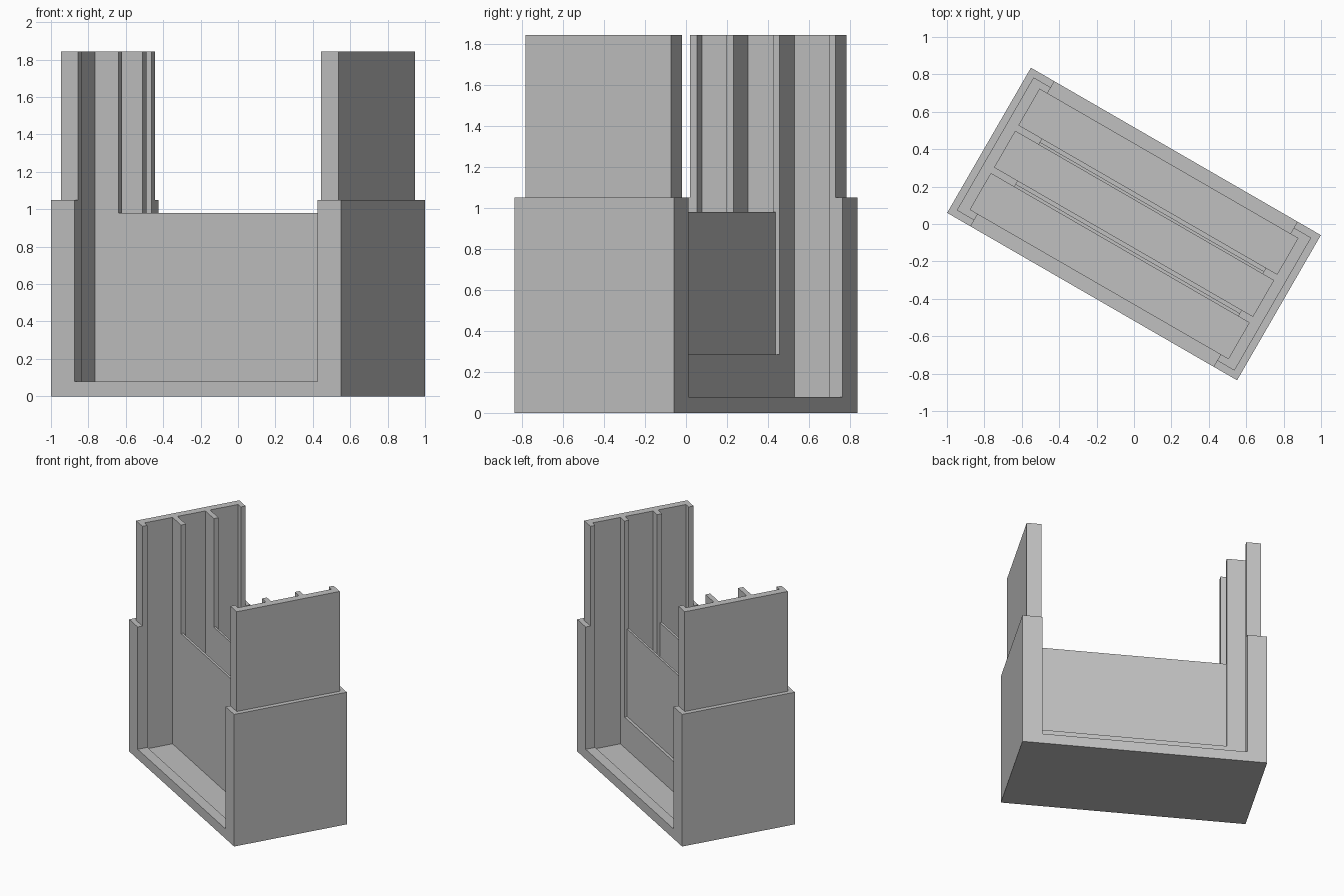
import bpy, math
from mathutils import Matrix

if "Cube" in bpy.data.objects:
    bpy.data.objects.remove(bpy.data.objects["Cube"])

TOP = 1.843          # top of the tall end walls
TURN = Matrix.Rotation(math.radians(-30), 4, 'Z')

grey = bpy.data.materials.new("light_grey")
grey.diffuse_color = (0.53, 0.53, 0.53, 1)
grey.use_nodes = True
grey.node_tree.nodes["Principled BSDF"].inputs["Base Color"].default_value = grey.diffuse_color


def block(name, x, y, z):
    """Axis-aligned box from (min, max) pairs."""
    faces = [(0, 2, 3, 1), (4, 5, 7, 6), (0, 1, 5, 4),
             (2, 6, 7, 3), (0, 4, 6, 2), (1, 3, 7, 5)]
    verts = [(a, b, c) for c in z for b in y for a in x]
    mesh = bpy.data.meshes.new(name)
    mesh.from_pydata(verts, [], faces)
    mesh.update()
    obj = bpy.data.objects.new(name, mesh)
    bpy.context.collection.objects.link(obj)
    return obj


def combine(target, tool, operation):
    """Apply a boolean, then discard the tool."""
    tool.hide_render = True
    mod = target.modifiers.new("bool", 'BOOLEAN')
    mod.operation, mod.solver, mod.object = operation, 'EXACT', tool
    bpy.context.view_layer.update()
    deps = bpy.context.evaluated_depsgraph_get()
    mesh = bpy.data.meshes.new_from_object(target.evaluated_get(deps))
    target.modifiers.clear()
    target.data = mesh
    bpy.data.objects.remove(tool)


# Wide lower shell with the narrower upper collar
tray = block("divided_tray", (-0.895, 0.895), (-0.448, 0.448), (0, 1.05))
combine(tray, block("collar", (-0.857, 0.857), (-0.41, 0.41), (0.5, TOP)), 'UNION')

# Three compartments, leaving two dividers between them
for y in ((-0.371, -0.149), (-0.110, 0.112), (0.150, 0.372)):
    combine(tray, block("compartment", (-0.797, 0.797), y, (0.043, 2.2)), 'DIFFERENCE')

# Front and back openings with a low sill and narrow corner returns
for y in ((-0.6, -0.3), (0.3, 0.6)):
    combine(tray, block("opening", (-0.75, 0.75), y, (0.078, 2.2)), 'DIFFERENCE')

# Lowered divider tops, leaving guide posts at both ends
combine(tray, block("divider_gap", (-0.653, 0.728), (-0.25, 0.25), (0.98, 2.2)), 'DIFFERENCE')

# Half-depth recess on the back of each divider
for y in (-0.131, 0.128):
    combine(tray, block("recess", (-0.653, 0.728), (y, y + 0.06), (0.285, 2.2)), 'DIFFERENCE')

# Final orientation and colour
tray.data.transform(TURN)
tray.data.materials.clear()
tray.data.materials.append(grey)
for face in tray.data.polygons:
    face.material_index = 0
    face.use_smooth = False
